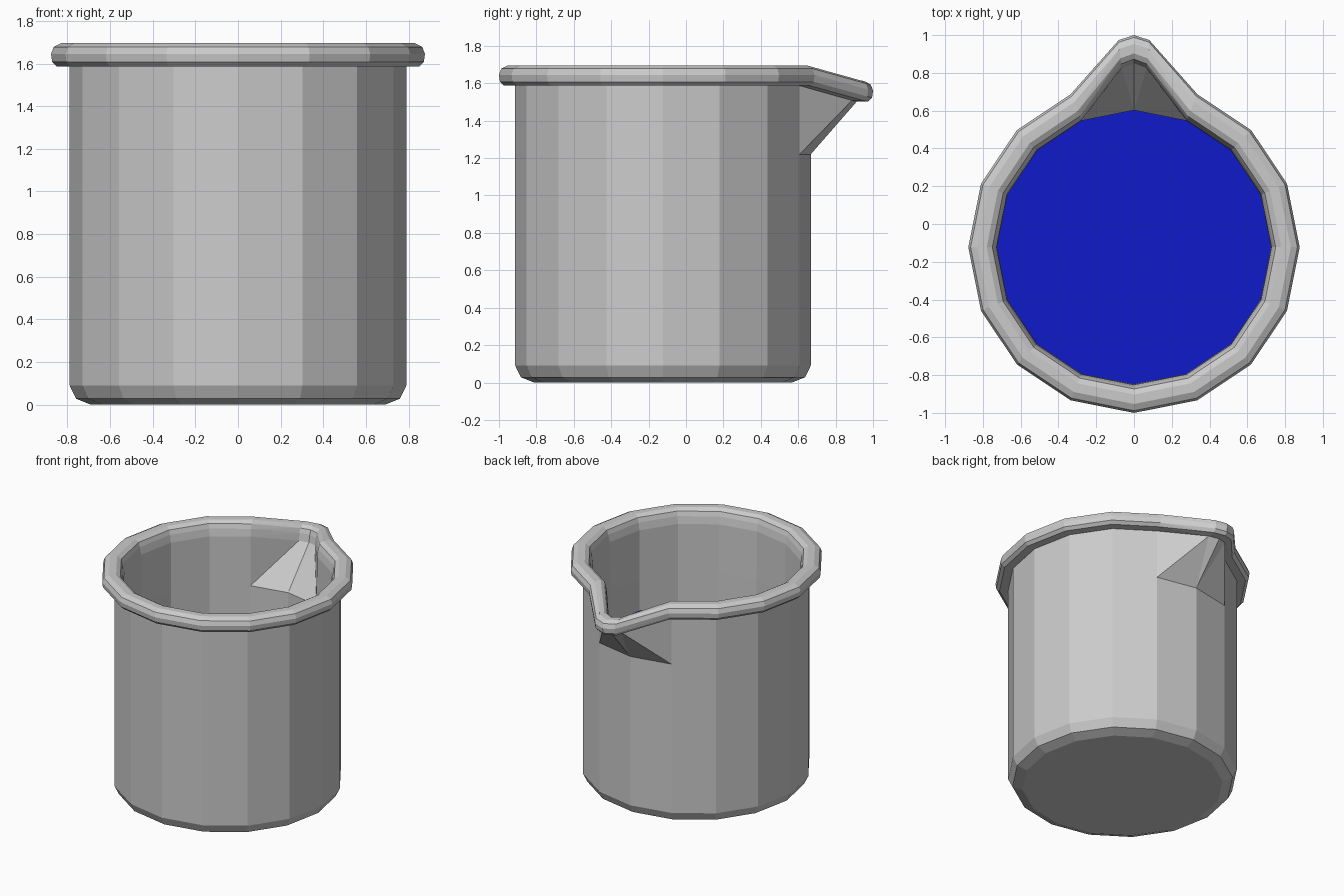
import bpy, bmesh
from math import sin, cos, tau

if "Cube" in bpy.data.objects:
    bpy.data.objects.remove(bpy.data.objects["Cube"])

SIDES = 16
CY = -0.123          # axis of the vessel, offset to leave room for the spout
REACH, DROP = 0.246, 0.085


def make_object(name, bm, color=None):
    bmesh.ops.recalc_face_normals(bm, faces=bm.faces[:])
    mesh = bpy.data.meshes.new(name)
    bm.to_mesh(mesh)
    bm.free()
    obj = bpy.data.objects.new(name, mesh)
    bpy.context.collection.objects.link(obj)
    if color:
        mat = bpy.data.materials.new(name)
        mat.diffuse_color = color
        mat.use_nodes = True
        mat.node_tree.nodes["Principled BSDF"].inputs["Base Color"].default_value = mat.diffuse_color
        mesh.materials.append(mat)
    return obj


def ring(bm, r, z, spout=False):
    """16-sided ring; the back corner becomes a three-point lip where there is a spout."""
    if spout:
        tip = [bm.verts.new((x * r, CY + r + REACH + dy, z - DROP + dz))
               for x, dy, dz in ((-0.092, -0.026, 0.006), (0, 0, 0), (0.092, -0.026, 0.006))]
    else:
        tip = [bm.verts.new((0, CY + r, z))] * 3
    return tip + [bm.verts.new((r * sin(k * tau / SIDES), CY + r * cos(k * tau / SIDES), z))
                  for k in range(1, SIDES)]


def face(bm, verts):
    unique = list(dict.fromkeys(verts))
    if len(unique) > 2:
        bm.faces.new(unique)


def bridge(bm, a, b):
    n = len(a)
    for i in range(n):
        j = (i + 1) % n
        if i == 2:                       # right cheek of the spout
            quads = ((a[i], a[j], b[i]), (a[j], b[j], b[i])) if a[0] is a[1] \
                else ((a[i], a[j], b[j]), (a[i], b[j], b[i]))
        elif j == 0:                     # left cheek of the spout
            quads = ((a[i], a[j], b[j]), (a[i], b[j], b[i])) if a[0] is a[1] \
                else ((a[i], a[j], b[i]), (a[j], b[j], b[i]))
        else:
            quads = ((a[i], a[j], b[j], b[i]),)
        for q in quads:
            face(bm, q)


# Beaker: outer wall, rolled rim, inner wall and floor in one profile
profile = [
    (0.69, 0.0, 0), (0.76, 0.028, 0), (0.79, 0.09, 0), (0.79, 1.22, 0),
    (0.79, 1.587, 1), (0.85, 1.587, 1), (0.872, 1.608, 1), (0.877, 1.645, 1),
    (0.865, 1.678, 1), (0.83, 1.696, 1), (0.78, 1.696, 1), (0.75, 1.678, 1),
    (0.738, 1.645, 1), (0.728, 1.59, 1), (0.725, 1.22, 0), (0.725, 0.06, 0),
]
bm = bmesh.new()
rings = [ring(bm, *p) for p in profile]
for lower, upper in zip(rings, rings[1:]):
    bridge(bm, lower, upper)
face(bm, rings[0])
face(bm, rings[-1])
make_object("beaker", bm)

# Liquid surface
bm = bmesh.new()
face(bm, ring(bm, 0.725, 0.98))
liquid = make_object("liquid", bm, (0.005, 0.01, 0.6, 1))
if liquid.data.polygons[0].normal.z < 0:
    liquid.data.flip_normals()
